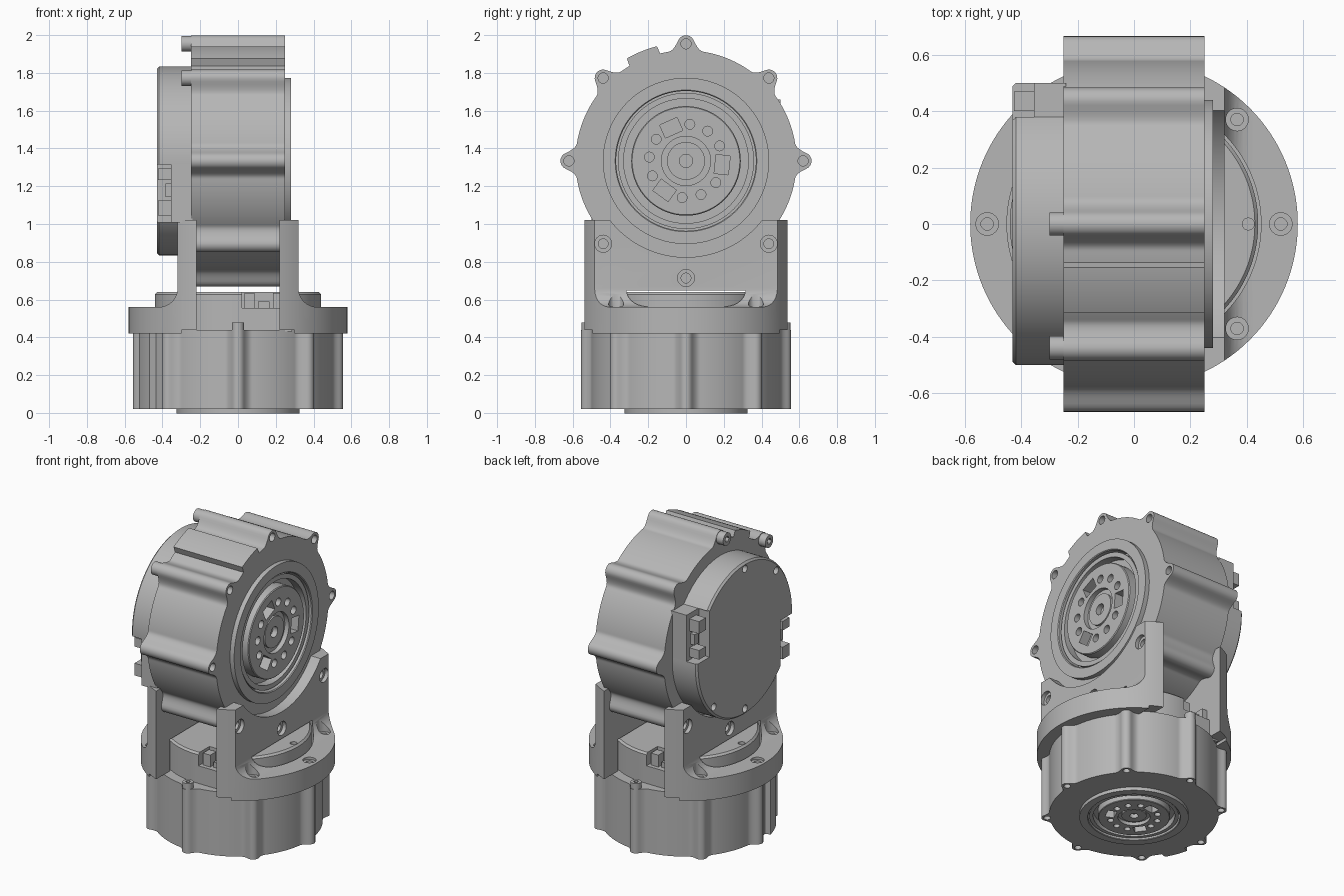
import bpy, bmesh
from math import sin, cos, radians, degrees, sqrt, pi
from mathutils import Matrix, Vector

if "Cube" in bpy.data.objects:
    bpy.data.objects.remove(bpy.data.objects["Cube"])

metal = bpy.data.materials.new("satin grey metal")
grey = (0.47, 0.47, 0.47, 1)
metal.diffuse_color = grey
metal.use_nodes = True
metal.node_tree.nodes["Principled BSDF"].inputs["Base Color"].default_value = grey


def finish(name, bm):
    bmesh.ops.recalc_face_normals(bm, faces=bm.faces)
    me = bpy.data.meshes.new(name)
    bm.to_mesh(me)
    bm.free()
    me.materials.append(metal)
    ob = bpy.data.objects.new(name, me)
    bpy.context.collection.objects.link(ob)
    return ob


def prism(name, points, vec):
    """Extrude a closed outline along a vector."""
    bm = bmesh.new()
    face = bm.faces.new([bm.verts.new(p) for p in points])
    new = bmesh.ops.extrude_face_region(bm, geom=[face])["geom"]
    bmesh.ops.translate(bm, vec=vec, verts=[g for g in new if isinstance(g, bmesh.types.BMVert)])
    return finish(name, bm)


def lathe(name, profile, steps=96):
    """Revolve (radius, height) points around the local z axis."""
    bm = bmesh.new()
    verts = [bm.verts.new((r, 0, h)) for r, h in profile]
    edges = [bm.edges.new(p) for p in zip(verts, verts[1:])]
    bmesh.ops.spin(bm, geom=verts + edges, axis=(0, 0, 1), cent=(0, 0, 0),
                   angle=2 * pi, steps=steps)
    bmesh.ops.remove_doubles(bm, verts=bm.verts, dist=1e-5)
    return finish(name, bm)


def cyl(name, r, lo, hi, x=0, y=0, sides=32):
    pts = [(x + r * cos(2 * pi * i / sides), y + r * sin(2 * pi * i / sides), lo)
           for i in range(sides)]
    return prism(name, pts, (0, 0, hi - lo))


def box(name, lo, hi):
    x0, y0, z0 = (min(p) for p in zip(lo, hi))
    x1, y1, z1 = (max(p) for p in zip(lo, hi))
    return prism(name, [(x0, y0, z0), (x1, y0, z0), (x1, y1, z0), (x0, y1, z0)], (0, 0, z1 - z0))


def boolean(ob, cutters, operation="DIFFERENCE"):
    """Apply the cutters to the object and remove them."""
    for c in cutters:
        c.hide_render = True
        mod = ob.modifiers.new("cut", "BOOLEAN")
        mod.operation, mod.solver, mod.object = operation, "EXACT", c
    graph = bpy.context.evaluated_depsgraph_get()
    graph.update()
    mesh = bpy.data.meshes.new_from_object(ob.evaluated_get(graph))
    ob.modifiers.clear()
    ob.data = mesh
    for c in cutters:
        bpy.data.objects.remove(c)


def polar(r, deg):
    return r * cos(radians(deg)), r * sin(radians(deg))


def housing_outline(R, L, a, bump, h, n=480):
    """Round housing with eight filleted bolt lugs and one raised pad."""
    pts = []
    for i in range(n):
        deg = 360 * i / n
        d = radians(abs((deg + 22.5) % 45 - 22.5))
        t, r = L * sin(d), R
        if t < 0.9 * a:
            r = L * cos(d) + sqrt(a * a - t * t)
        elif t < 2.2 * a:
            u = (2.2 * a - t) / (1.3 * a)
            r = R + (L * cos(d) + 0.43 * a - R) * u * u
        if abs(deg - bump) < 8.5:
            r = max(r, R + 0.07 * R)
        pts.append((*polar(r, deg), h))
    return pts


def actuator(label, M, R, L, a, H, cover_r, cover_h, s, bump, screws, flip):
    """Geared motor along local z; the output side points to +z."""
    parts = []
    # Lugged housing, bored for the output and the bolts
    body = prism(label + "_housing", housing_outline(R, L, a, bump, -H), (0, 0, 2 * H))
    boolean(body, [cyl("bore", 0.4 * s, H - 0.09 * s, H + 0.1, sides=96)]
            + [cyl("bolt_hole", 0.6 * a, H - 0.06, H + 0.1, *polar(L, 45 * i), 20) for i in range(8)])
    parts.append(body)
    # Stepped bearing rings
    rings = [(0, -.095), (.44, -.095), (.44, .03), (.375, .03), (.37, .025), (.37, -.05),
             (.36, -.05), (.36, .015), (.33, .015), (.33, -.04), (0, -.04), (0, -.095)]
    parts.append(lathe(label + "_bearing_rings", [(r * s, H + h * s) for r, h in rings]))
    # Output flange with a ring of holes and three windows
    flange = [(0, -.06), (.29, -.06), (.29, .025), (.285, .03), (.13, .03), (.13, .0),
              (.1, .0), (.1, .015), (.035, .015), (.035, -.02), (0, -.02)]
    disc = lathe(label + "_output_flange", [(r * s, H + h * s) for r, h in flange])
    cutters = []
    for i in range(12):
        deg = 30 * i - 6
        if i % 4:
            cutters.append(cyl("hole", .026 * s, H - .03 * s, H + .1, *polar(.195 * s, deg), 20))
        else:
            w = box("window", (.155 * s, -.05 * s, H - .03 * s), (.23 * s, .05 * s, H + .1))
            w.data.transform(Matrix.Rotation(radians(deg), 4, "Z"))
            cutters.append(w)
    boolean(disc, cutters)
    parts.append(disc)
    # Rear cover with screw holes and two connector notches
    k = cover_r / 0.5
    back = -H - cover_h
    cover = lathe(label + "_rear_cover", [(0, -H + .02), (cover_r, -H + .02), (cover_r, back + .012),
                                          (cover_r - .012, back), (0, back)], 128)
    cutters = [cyl("hole", .024 * k, back - .1, back + .03, *polar(.46 * k, d), 20)
               for d in (90, 135, 270, 315)]
    for e in (1, -1):
        f = e * flip
        cutters.append(box("notch", (e * .37 * k, f * .02, back - .1), (e * .7, f * .325 * k, -H)))

        def block(name, a0, a1, b0, b1, h0, h1):
            parts.append(box(label + name, (e * a0 * k, f * b0 * k, -H - h0 * cover_h),
                             (e * a1 * k, f * b1 * k, -H - h1 * cover_h)))
        block("_connector_base", .36, .5, .02, .325, -.05, .58)
        block("_connector_socket", .40, .47, .04, .1, .5, .97)
        block("_connector_socket", .40, .47, .21, .29, .5, .97)
        block("_connector_pins", .42, .46, .12, .19, .5, .75)
    boolean(cover, cutters)
    parts.append(cover)
    # Socket-head screws on the rear of the lugs
    for deg in screws:
        x, y = polar(L, deg)
        head = cyl(label + "_screw", .92 * a, -H - 1.1 * a, -H + .01, x, y)
        boolean(head, [cyl("hex", .45 * a, -H - .1, -H - .5 * a, x, y, 6)])
        parts.append(head)
    for p in parts:
        p.data.transform(M)


def axes(a, b, c, origin):
    """Matrix sending local x, y, z to the given directions."""
    m = Matrix((a, b, c)).transposed().to_4x4()
    m.translation = Vector(origin)
    return m


X, Y, Z = Vector((1, 0, 0)), Vector((0, 1, 0)), Vector((0, 0, 1))
AXIS_Z = 1.334
upper = axes(Y, Z, X, (0, 0, AXIS_Z))
lower = axes(Y, X, -Z, (0, 0, 0.23))
actuator("upper", upper, .585, .62, .045, .25, .5, .18, 1, 112, (90, 135), 1)
actuator("lower", lower, .505, .52, .035, .21, .44, .2, .74, 248, (0, 180), -1)

# Two mirrored bracket halves: round foot, filleted upright wall
for side, name in ((1, "left_bracket"), (-1, "right_bracket")):
    fillet = [(.42 - .1 * sin(radians(t)), .66 - .1 * cos(radians(t))) for t in range(0, 91, 10)]
    section = [(.22, .44), (.3, .44), (.3, .42), (.7, .42), (.7, .56)] + fillet + [(.32, 1.02), (.22, 1.02)]
    half = prism(name, [(side * x, -.7, z) for x, z in section], (0, 1.4, 0))
    boolean(half, [cyl("round", .58, .3, 1.2, sides=160)], "INTERSECT")
    saddle = cyl("saddle", .51, -1, 1, sides=128)
    saddle.data.transform(upper)
    cutters = [saddle, cyl("opening", .45, .3, .648, sides=128)]
    # Foot bolts
    for x, y in ((.52, 0), (.365, .37), (.365, -.37)):
        cutters.append(cyl("counterbore", .04, .545, .66, side * x, y))
        cutters.append(cyl("bolt", .022, .47, .56, side * x, y, 20))
    # Wall bolts, lined up with the lower lugs of the upper housing
    for deg in (225, 270, 315):
        for r, lo, hi in ((.045, .295, .5), (.026, .255, .31)):
            c = cyl("wall_bolt", r, side * lo, side * hi, *polar(.62, deg), 24)
            c.data.transform(upper)
            cutters.append(c)
    # Negative extrusions flip their faces, so orient every cutter outward
    for c in cutters:
        bm = bmesh.new()
        bm.from_mesh(c.data)
        bmesh.ops.recalc_face_normals(bm, faces=bm.faces)
        bm.to_mesh(c.data)
        bm.free()
    boolean(half, cutters)

# Smooth shading with crisp edges
bpy.ops.object.select_all(action="DESELECT")
for ob in bpy.context.scene.objects:
    if ob.type == "MESH" and metal.name in ob.data.materials:
        ob.select_set(True)
        bpy.context.view_layer.objects.active = ob
bpy.ops.object.shade_smooth_by_angle(angle=radians(30))
